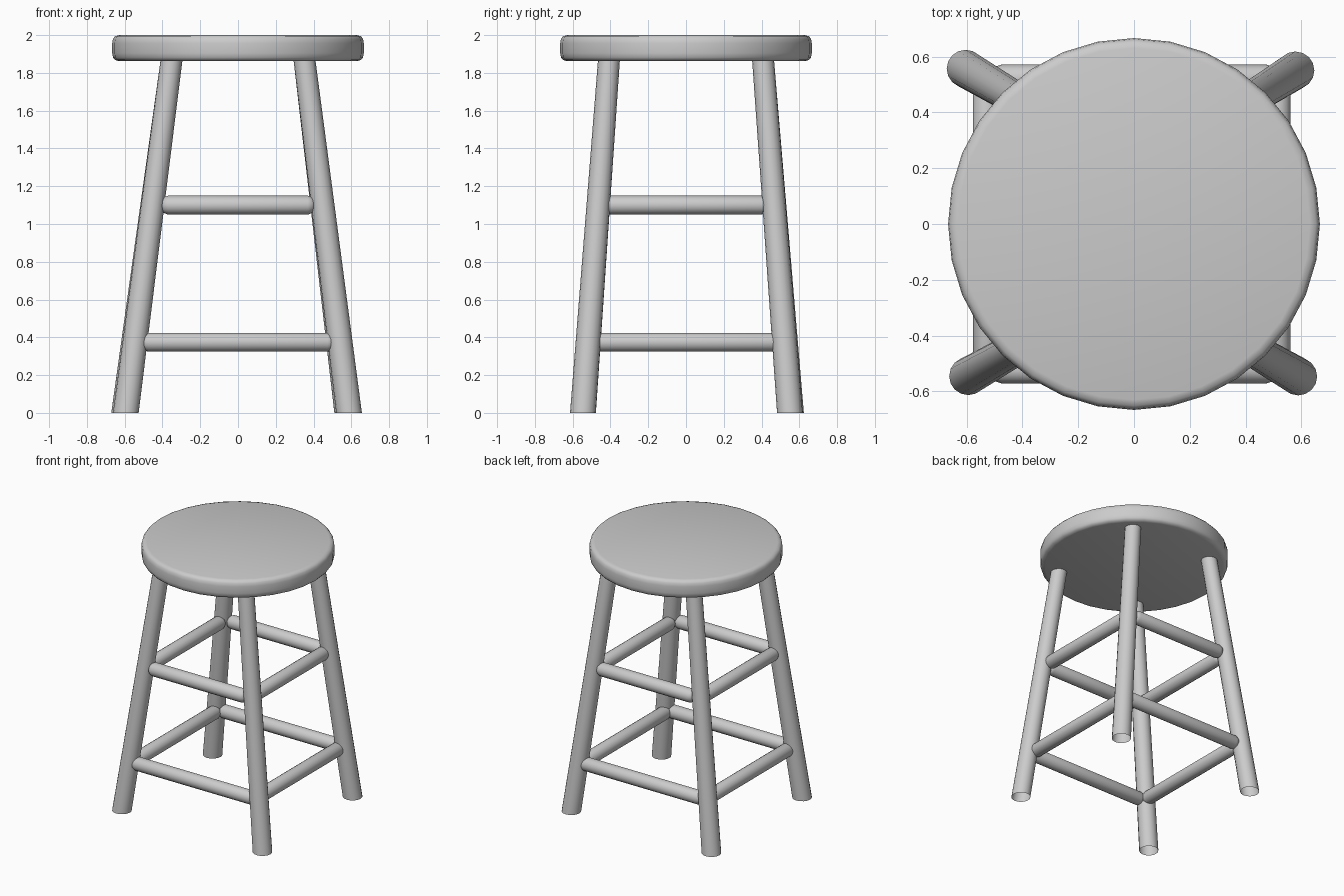
import bpy, bmesh
from math import pi, cos, sin, radians
from mathutils import Vector

if "Cube" in bpy.data.objects:
    bpy.data.objects.remove(bpy.data.objects["Cube"])


def loft(name, rings, cap, sides):
    """Skin a row of rings; each ring is (centre, radius, u axis, v axis)."""
    bm = bmesh.new()
    loops = []
    for c, r, u, v in rings:
        loops.append([bm.verts.new(Vector(c) + r * (cos(a) * u + sin(a) * v))
                      for a in (2 * pi * i / sides for i in range(sides))])
    for a, b in zip(loops, loops[1:]):
        for i in range(sides):
            j = (i + 1) % sides
            bm.faces.new((a[i], a[j], b[j], b[i]))
    if cap:
        bm.faces.new(loops[0][::-1])
        bm.faces.new(loops[-1])
    bmesh.ops.recalc_face_normals(bm, faces=bm.faces)
    me = bpy.data.meshes.new(name)
    bm.to_mesh(me)
    bm.free()
    ob = bpy.data.objects.new(name, me)
    bpy.context.collection.objects.link(ob)
    bpy.ops.object.select_all(action='DESELECT')
    bpy.context.view_layer.objects.active = ob
    ob.select_set(True)
    bpy.ops.object.shade_smooth_by_angle(angle=radians(40))
    return ob


X, Y, Z = Vector((1, 0, 0)), Vector((0, 1, 0)), Vector((0, 0, 1))

# Round seat with softened rims
profile = [(0.63, 1.862), (0.651, 1.868), (0.662, 1.882), (0.666, 1.905),
           (0.666, 1.957), (0.662, 1.98), (0.651, 1.994), (0.63, 2.0)]
loft("seat", [((0, 0, z), r, X, Y) for r, z in profile], True, 32)

# Splayed, tapering legs with level, open feet
feet = {"front_left_leg": (-0.594, -0.545, -1, -1), "front_right_leg": (0.588, -0.546, 1, -1),
        "back_left_leg": (-0.603, 0.556, -1, 1), "back_right_leg": (0.578, 0.55, 1, 1)}
for name, (x, y, sx, sy) in feet.items():
    top = (sx * 0.352, sy * 0.408, 1.868)
    loft(name, [((x, y, 0), 0.068, X, Y), (top, 0.058, X, Y)], False, 16)


def rung(name, mid, along, half):
    """Horizontal rod with rounded ends."""
    side = Y if along == X else X
    ends = [(-half, 0.025), (-half + 0.012, 0.042), (-half + 0.035, 0.05)]
    ends += [(-d, r) for d, r in reversed(ends)]
    loft(name, [(Vector(mid) + along * d, r, side, Z) for d, r in ends], True, 16)


# Two tiers of rungs: height, front/back offset, side offset, half lengths
for tier, z, y, x, hx, hy in (("lower", 0.374, 0.521, 0.519, 0.51, 0.5),
                              ("upper", 1.10, 0.47, 0.435, 0.405, 0.435)):
    for s, fb, lr in ((-1, "front", "left"), (1, "back", "right")):
        rung(f"{tier}_{fb}_rung", (0, s * y, z), X, hx)
        rung(f"{tier}_{lr}_rung", (s * x - 0.008, 0, z), Y, hy)
